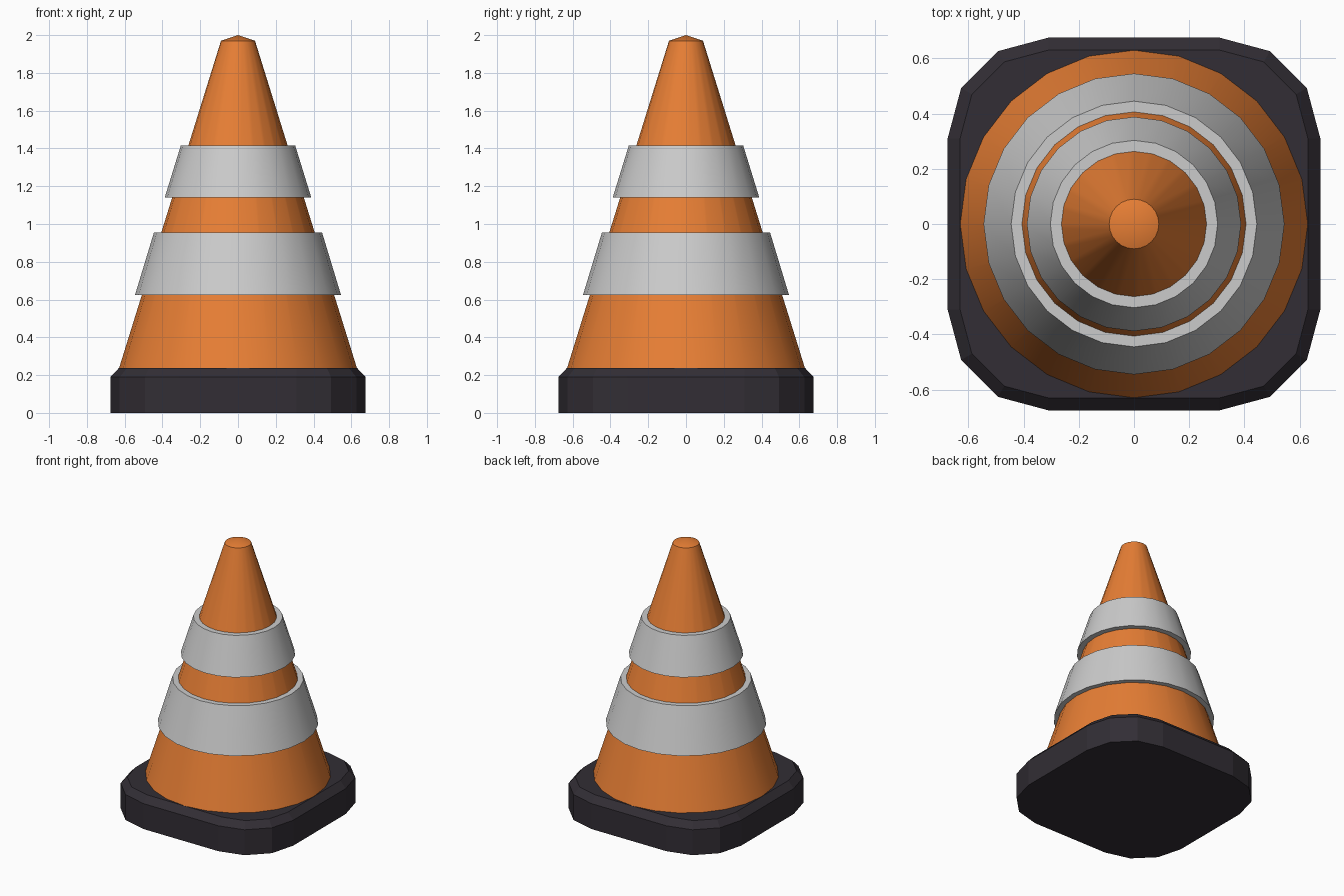
import bpy, bmesh
from math import sin, cos, pi, radians

if "Cube" in bpy.data.objects:
    bpy.data.objects.remove(bpy.data.objects["Cube"])

SIDES = 24


def material(name, rgb):
    m = bpy.data.materials.new(name)
    m.diffuse_color = (*rgb, 1)
    m.use_nodes = True
    m.node_tree.nodes["Principled BSDF"].inputs["Base Color"].default_value = m.diffuse_color
    return m


def circle(r, z):
    return [(r * cos(2 * pi * i / SIDES), r * sin(2 * pi * i / SIDES), z) for i in range(SIDES)]


def rounded_square(r, z, c=0.31):
    # four corner arcs of radius r around (+-c, +-c), three segments each
    pts = []
    for q, (sx, sy) in enumerate([(1, 1), (-1, 1), (-1, -1), (1, -1)]):
        for k in range(4):
            a = radians(90 * q + 30 * k)
            pts.append((sx * c + r * cos(a), sy * c + r * sin(a), z))
    return pts


def loft(name, rings, mat=None, cap_bottom=False, cap_top=False, tip=None, smooth=True):
    bm = bmesh.new()
    loops = [[bm.verts.new(p) for p in ring] for ring in rings]
    n = len(loops[0])
    for a, b in zip(loops, loops[1:]):
        for i in range(n):
            j = (i + 1) % n
            bm.faces.new((a[i], a[j], b[j], b[i]))
    if cap_bottom:
        bm.faces.new(loops[0][::-1])
    if cap_top:
        bm.faces.new(loops[-1])
    if tip:
        t = bm.verts.new(tip)
        for i in range(n):
            bm.faces.new((loops[-1][i], loops[-1][(i + 1) % n], t))
    mesh = bpy.data.meshes.new(name)
    bm.to_mesh(mesh)
    bm.free()
    ob = bpy.data.objects.new(name, mesh)
    bpy.context.collection.objects.link(ob)
    if mat:
        mesh.materials.append(mat)
    if smooth:
        bpy.ops.object.select_all(action='DESELECT')
        ob.select_set(True)
        bpy.context.view_layer.objects.active = ob
        bpy.ops.object.shade_smooth_by_angle(angle=radians(30))
    return ob


orange = material("orange", (0.8, 0.21, 0.035))
rubber = material("dark_rubber", (0.032, 0.027, 0.035))

# Base slab with chamfered top edge
loft("base", [rounded_square(0.365, 0), rounded_square(0.365, 0.19), rounded_square(0.32, 0.238)],
     rubber, cap_bottom=True, cap_top=True, smooth=False)

# Cone body with shallow pointed cap
loft("cone_body", [circle(0.63, 0.236), circle(0.09, 1.97)], orange, cap_bottom=True, tip=(0, 0, 2))

# Raised reflective bands, running slightly into the cone
for name, z0, r0, z1, r1 in [("lower_band", 0.625, 0.545, 0.955, 0.445),
                             ("upper_band", 1.14, 0.388, 1.415, 0.303)]:
    loft(name, [circle(r0 - 0.05, z0), circle(r0, z0), circle(r1, z1), circle(r1 - 0.05, z1)])
